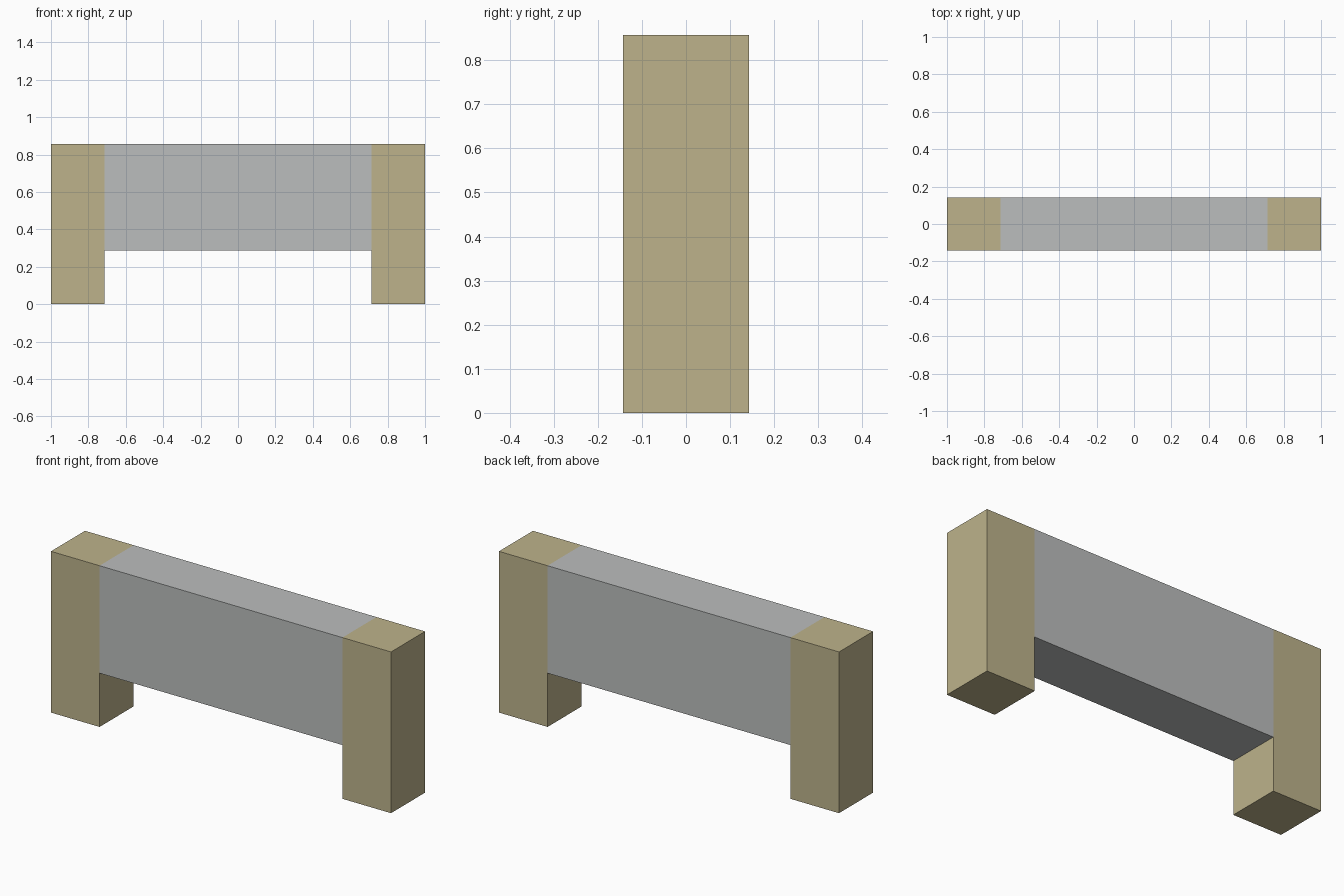
import bpy

# Remove the default cube
cube = bpy.data.objects.get("Cube")
if cube:
    bpy.data.objects.remove(cube, do_unlink=True)

UNIT = 2 / 7          # post thickness; every size is a multiple of it
HEIGHT = 3 * UNIT


def make_material(name, rgb):
    mat = bpy.data.materials.new(name)
    mat.use_nodes = True
    colour = (*rgb, 1)
    mat.diffuse_color = colour
    mat.node_tree.nodes["Principled BSDF"].inputs["Base Color"].default_value = colour
    return mat


def make_box(name, size, centre, mat):
    bpy.ops.mesh.primitive_cube_add(size=1, location=centre)
    box = bpy.context.object
    box.name = box.data.name = name
    box.scale = size
    bpy.ops.object.transform_apply(location=False, rotation=False, scale=True)
    box.data.materials.append(mat)
    return box


tan = make_material("tan", (0.51, 0.45, 0.26))
grey = make_material("light_grey", (0.50, 0.515, 0.51))

# Two full-height end posts
for name, side in (("left_post", 1), ("right_post", -1)):
    make_box(name, (UNIT, UNIT, HEIGHT), (side * (1 - UNIT / 2), 0, HEIGHT / 2), tan)

# Raised panel spanning between the posts, flush with their tops and faces
panel_height = 2 * UNIT
make_box("panel", (2 - 2 * UNIT, UNIT, panel_height),
         (0, 0, HEIGHT - panel_height / 2), grey)
